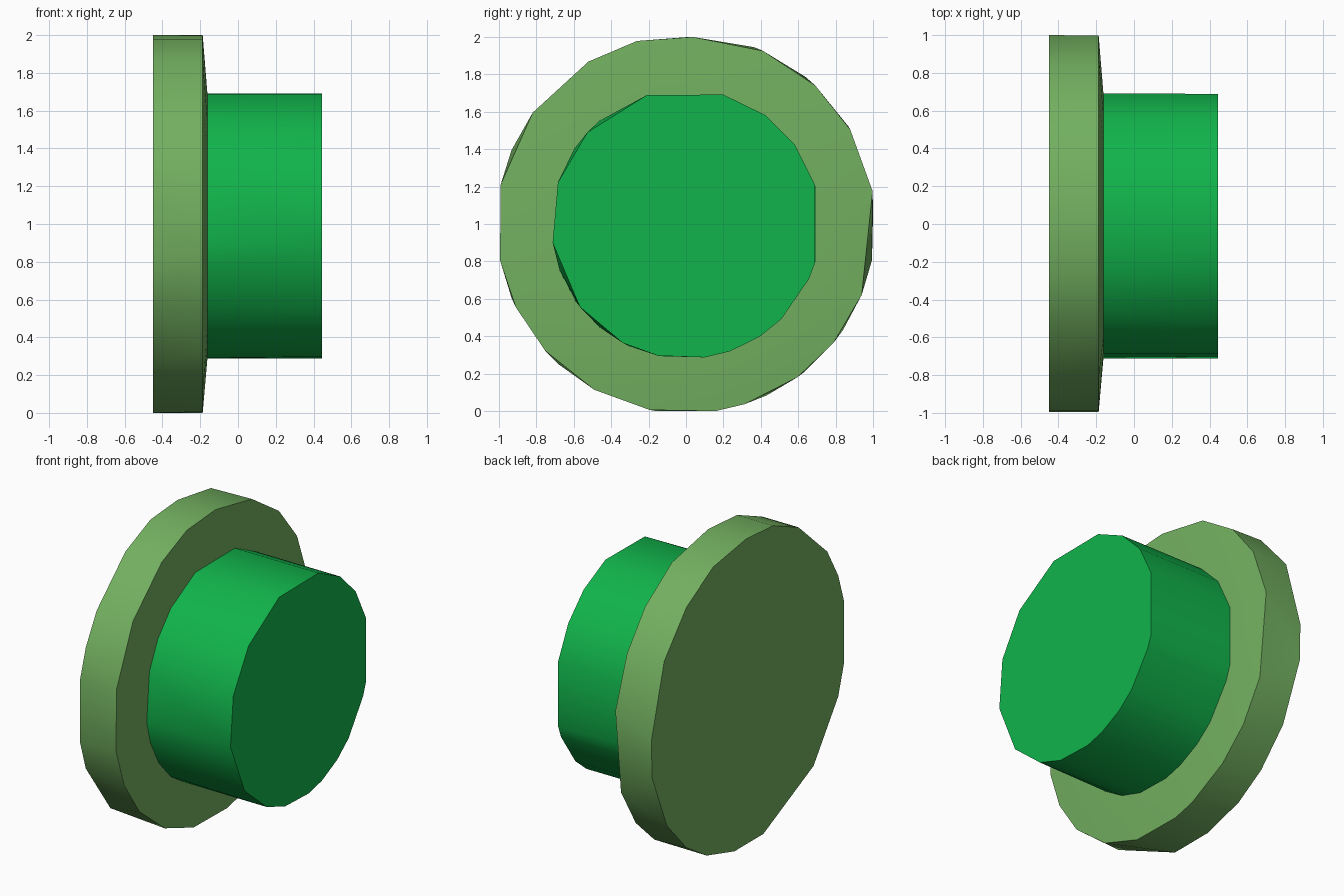
import bpy
import bmesh
from math import cos, sin, radians

cube = bpy.data.objects.get("Cube")
if cube:
    bpy.data.objects.remove(cube, do_unlink=True)


def make_material(name, rgb):
    mat = bpy.data.materials.new(name)
    mat.use_nodes = True
    mat.diffuse_color = (*rgb, 1)
    mat.node_tree.nodes["Principled BSDF"].inputs["Base Color"].default_value = (*rgb, 1)
    return mat


def clamp(value):
    return max(-1, min(1, value))


def outline(bm, x, radius, angles):
    """Add a faceted outline around the x axis, trimmed to the unit square."""
    for angle in map(radians, angles):
        bm.verts.new((x, clamp(radius * cos(angle)), 1 + clamp(radius * sin(angle))))


def make_part(name, outlines, material):
    """Wrap a solid around several outlines along the x axis."""
    bm = bmesh.new()
    for x, radius, angles in outlines:
        outline(bm, x, radius, angles)
    bmesh.ops.convex_hull(bm, input=bm.verts[:])
    bmesh.ops.dissolve_limit(bm, angle_limit=radians(0.5), verts=bm.verts[:], edges=bm.edges[:])
    bmesh.ops.recalc_face_normals(bm, faces=bm.faces[:])
    mesh = bpy.data.meshes.new(name)
    bm.to_mesh(mesh)
    bm.free()
    mesh.materials.append(material)
    obj = bpy.data.objects.new(name, mesh)
    bpy.context.collection.objects.link(obj)
    bpy.ops.object.select_all(action="DESELECT")
    obj.select_set(True)
    bpy.context.view_layer.objects.active = obj
    bpy.ops.object.shade_smooth_by_angle(angle=radians(40))
    return obj


soft_green = make_material("soft green", (0.171, 0.434, 0.117))
bright_green = make_material("bright green", (0.0056, 0.456, 0.07))

# Uneven facet corners, in degrees around the x axis
flange_back = [3, 31, 51, 69, 89, 105, 121, 144, 157, 168, 191, 203, 228,
               261, 278, 295, 309, 326, 349]
flange_front = [10, 30, 47, 66, 88, 105, 121, 144, 168, 191, 206, 222, 241,
                259, 279, 288, 306, 321, 338]
peg_base = [16, 36, 54, 74, 107, 130, 146, 162, 188, 200, 215, 230, 245,
            259, 278, 289, 303, 315, 336, 344]
peg_end = [17, 36, 54, 74, 107, 137, 162, 188, 218, 242, 258, 278, 289,
           303, 315, 336, 343]

# Wide flange with a slightly domed front, and the peg standing on it
make_part("flange", [(-0.45, 1.013, flange_back), (-0.187, 1.013, flange_front),
                     (-0.162, 0.72, peg_base)], soft_green)
make_part("peg", [(-0.17, 0.72, peg_base), (0.445, 0.72, peg_end)], bright_green)
